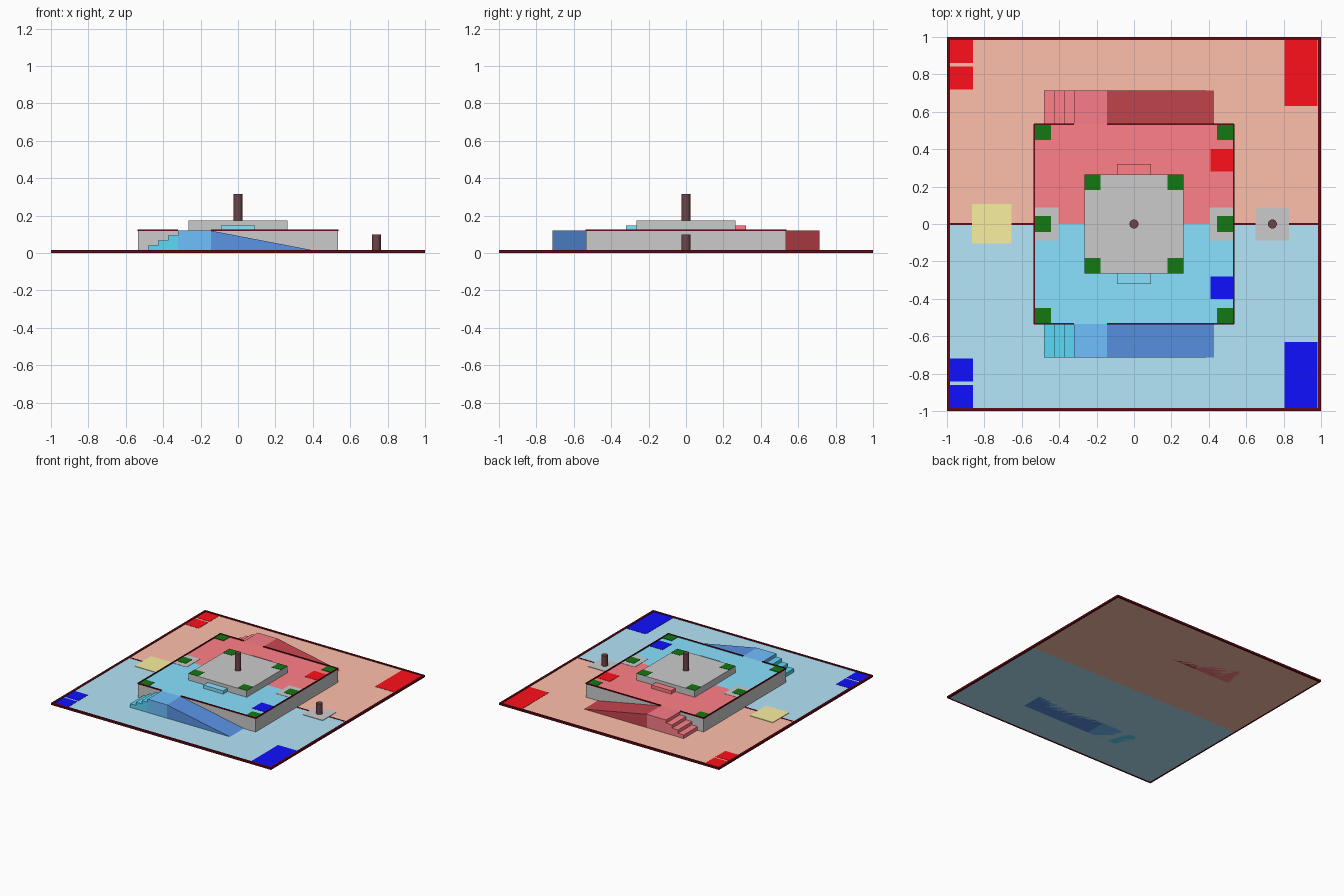
import bpy, bmesh

if "Cube" in bpy.data.objects:
    bpy.data.objects.remove(bpy.data.objects["Cube"])

MATS = {}


def mat(hexcol):
    if hexcol is None:
        return None
    if hexcol not in MATS:
        rgb = [int(hexcol[i:i + 2], 16) / 255 for i in (0, 2, 4)]
        m = bpy.data.materials.new("colour_" + hexcol)
        m.diffuse_color = [((c + 0.055) / 1.055) ** 2.4 if c > 0.04 else c / 12.92 for c in rgb] + [1]
        m.use_nodes = True
        m.node_tree.nodes["Principled BSDF"].inputs["Base Color"].default_value = m.diffuse_color
        MATS[hexcol] = m
    return MATS[hexcol]


def finish(name, bm, col):
    bmesh.ops.recalc_face_normals(bm, faces=bm.faces)
    me = bpy.data.meshes.new(name)
    bm.to_mesh(me)
    bm.free()
    ob = bpy.data.objects.new(name, me)
    bpy.context.collection.objects.link(ob)
    if col:
        me.materials.append(mat(col))
    return ob


def box(name, x0, x1, y0, y1, z0, z1, col=None):
    bm = bmesh.new()
    bmesh.ops.create_cube(bm, size=1)
    for v in bm.verts:
        v.co = ((x0 + x1) / 2 + v.co.x * (x1 - x0),
                (y0 + y1) / 2 + v.co.y * (y1 - y0),
                (z0 + z1) / 2 + v.co.z * (z1 - z0))
    return finish(name, bm, col)


def prism(name, pts, y0, y1, col):
    bm = bmesh.new()
    f = bm.faces.new([bm.verts.new((x, y0, z)) for x, z in pts])
    r = bmesh.ops.extrude_face_region(bm, geom=[f])
    for v in r["geom"]:
        if isinstance(v, bmesh.types.BMVert):
            v.co.y = y1
    return finish(name, bm, col)


def pole(name, x, z0, z1):
    bpy.ops.mesh.primitive_cylinder_add(vertices=20, radius=0.024, depth=z1 - z0,
                                        location=(x, 0, (z0 + z1) / 2))
    ob = bpy.context.object
    ob.name = name
    ob.data.materials.append(mat("6E4448"))
    bpy.ops.object.shade_smooth_by_angle()


DARK, GREEN = "640A14", "147814"
FLOOR, DECK, TOP, T = 0.01, 0.12, 0.173, 0.002
P, U = 0.535, 0.265  # half sizes of the lower and upper platforms

# each team side: s = -1 front (blue), +1 back (red)
for s, n, floor, deck, stair, land, ramp, mark in (
        (-1, "blue", "B4E6FA", "88E2FF", "5CD8F8", "70C0FF", "5A94E6", "1010FF"),
        (1, "red", "FFC0AC", "FF8088", "FF808A", "FA7C88", "C84650", "FF101C")):
    def sbox(part, x0, x1, a, b, z0, z1, col):
        box(f"{n}_{part}", x0, x1, min(s * a, s * b), max(s * a, s * b), z0, z1, col)
    sbox("floor", -0.985, 0.985, 0, 0.985, 0, FLOOR, floor)
    sbox("deck", -P, P, 0, P, DECK - 0.003, DECK, deck)
    sbox("small_step", -0.09, 0.09, U, 0.32, DECK, 0.147, deck)
    # stairs, landing and ramp beside the platform
    for i, x in enumerate((-0.48, -0.428, -0.374)):
        sbox(f"stair_{i}", x, (-0.428, -0.374, -0.32)[i], P, 0.715, 0, 0.04 + 0.027 * i, stair)
    sbox("landing", -0.32, -0.145, P, 0.715, 0, DECK, land)
    prism(f"{n}_ramp", [(-0.145, 0), (0.48, 0), (-0.145, DECK)], s * P, s * 0.715, ramp)
    # painted zones
    sbox("corner_zone", 0.805, 0.982, 0.63, 0.985, FLOOR, FLOOR + T, mark)
    sbox("square_inner", -0.985, -0.86, 0.718, 0.842, FLOOR, FLOOR + T, mark)
    sbox("square_outer", -0.985, -0.86, 0.86, 0.985, FLOOR, FLOOR + T, mark)
    sbox("deck_square", 0.41, P, 0.28, 0.402, DECK, DECK + T, mark)
    # border and deck trim, with a gap at the landing
    sbox("border", -1, 1, 0.983, 1, 0, 0.016, DARK)
    for i, (x0, x1) in enumerate(((-P, -0.32), (-0.145, P))):
        sbox(f"trim_{i}", x0, x1, P - 0.006, P + 0.003, DECK - 0.002, 0.127, DARK)

# left and right borders, side trims, centre lines
for s, n in ((-1, "left"), (1, "right")):
    def xbox(part, a, b, y0, y1, z0, z1, col=None):
        box(f"{n}_{part}", min(s * a, s * b), max(s * a, s * b), y0, y1, z0, z1, col)
    xbox("border", 0.983, 1, -0.983, 0.983, 0, 0.016, DARK)
    xbox("trim", P - 0.006, P + 0.003, -P, P, DECK - 0.002, 0.127, DARK)
    xbox("deck_pad", 0.405, P, -0.087, 0.087, DECK, DECK + T)
    # green squares on both platforms
    for i, y in enumerate((-0.492, 0, 0.492)):
        xbox(f"deck_green_{i}", 0.445, P - 0.004, y - 0.043, y + 0.043, DECK, DECK + 2 * T, GREEN)
    for i, y in enumerate((-0.223, 0.223)):
        xbox(f"top_green_{i}", 0.18, U, y - 0.042, y + 0.042, TOP, TOP + T, GREEN)
box("left_centre_line", -0.985, -P, -0.006, 0.006, FLOOR, FLOOR + T, DARK)
box("right_centre_line", P, 0.985, -0.006, 0.006, FLOOR, FLOOR + T, DARK)

# platforms, floor pads, poles
box("lower_platform", -P, P, -P, P, 0.005, DECK - 0.003)
box("upper_platform", -U, U, -U, U, DECK, TOP)
box("yellow_pad", -0.865, -0.655, -0.105, 0.107, FLOOR, FLOOR + 2 * T, "FAF0A0")
box("pole_pad", 0.65, 0.83, -0.087, 0.087, FLOOR, FLOOR + 2 * T)
pole("centre_pole", 0, TOP, 0.315)
pole("side_pole", 0.74, FLOOR, 0.1)
